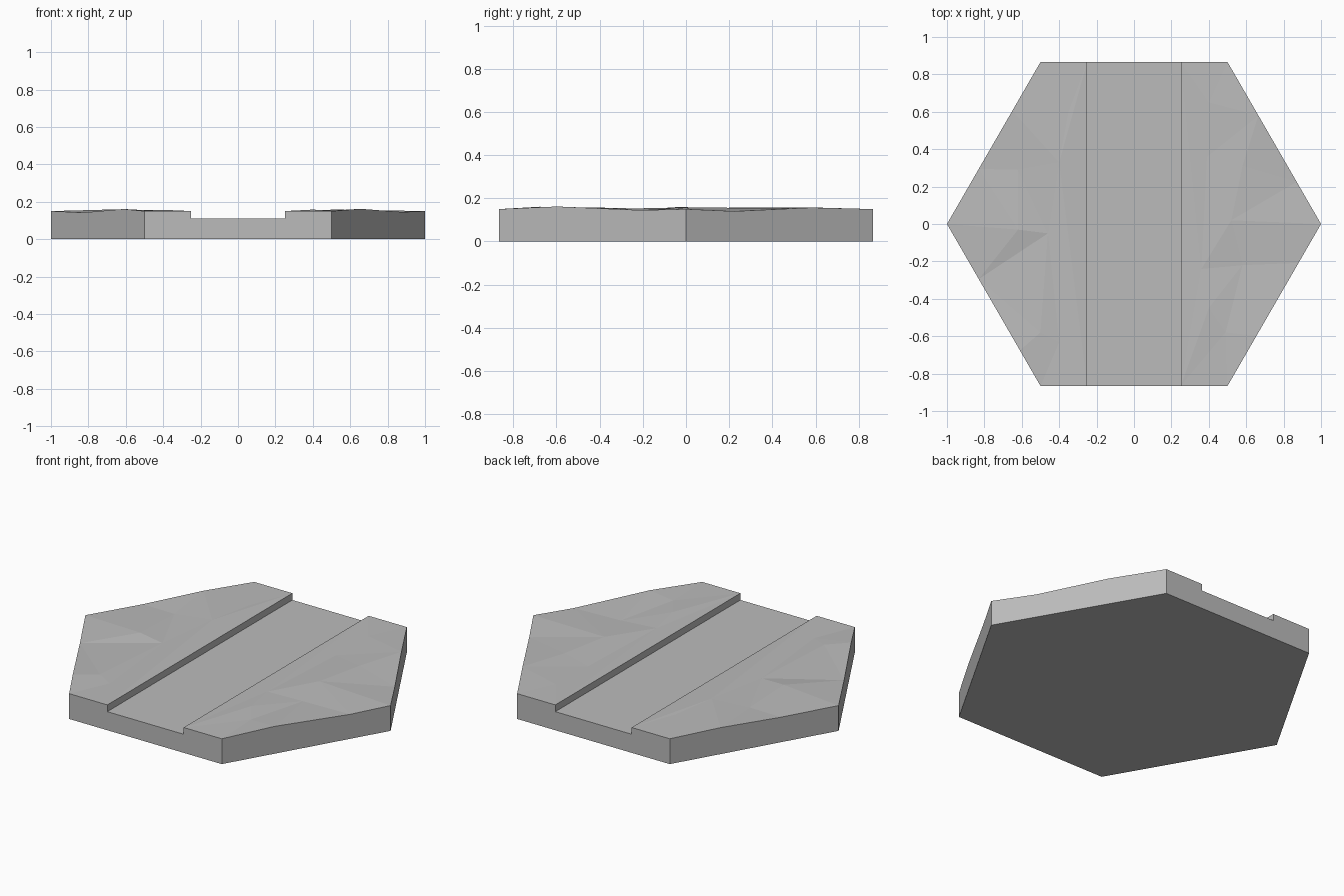
import bpy
import bmesh
from mathutils import Vector
from mathutils.geometry import delaunay_2d_cdt

cube = bpy.data.objects.get("Cube")
if cube:
    bpy.data.objects.remove(cube, do_unlink=True)

HALF = 0.866      # half depth of the hexagon
CHANNEL = 0.25    # half width of the channel
FLOOR, BANK = 0.11, 0.15

stone = bpy.data.materials.new("stone_grey")
stone.use_nodes = True
grey = (0.5, 0.5, 0.5, 1)
stone.diffuse_color = grey
stone.node_tree.nodes["Principled BSDF"].inputs["Base Color"].default_value = grey


def rim(side, t, end, z):
    """Point on a slanted hexagon edge; t runs from the front or back corner to the tip."""
    return (side * (0.5 + 0.5 * t), end * HALF * (1 - t), z)


def add_bank(bm, side, bumps, front, back):
    """One gently uneven bank, triangulated inside its outline."""
    outline = [(side * CHANNEL, -HALF, BANK), (side * 0.5, -HALF, BANK)]
    outline += [rim(side, t, -1, z) for t, z in front]
    outline.append((side, 0, BANK))
    outline += [rim(side, t, 1, z) for t, z in reversed(back)]
    outline += [(side * 0.5, HALF, BANK), (side * CHANNEL, HALF, BANK)]
    points = outline + bumps
    n = len(outline)
    edges = [(i, (i + 1) % n) for i in range(n)]
    flat, _, faces, sources, _, _ = delaunay_2d_cdt(
        [Vector(p[:2]) for p in points], edges, [], 1, 1e-5)
    verts = [bm.verts.new((p.x, p.y, points[s[0]][2])) for p, s in zip(flat, sources)]
    for face in faces:
        bm.faces.new([verts[i] for i in face])


bm = bmesh.new()

# Uneven banks on both sides of the channel
add_bank(bm, 1,
         [(0.40, 0.65, 0.152), (0.39, 0.36, 0.147), (0.58, 0.31, 0.155),
          (0.52, 0.02, 0.158), (0.36, -0.24, 0.153), (0.58, -0.22, 0.147),
          (0.49, -0.58, 0.152), (0.40, -0.45, 0.158)],
         [(0.31, 0.162), (0.76, 0.145)], [(0.33, 0.157), (0.74, 0.140)])
add_bank(bm, -1,
         [(-0.35, 0.60, 0.152), (-0.40, 0.33, 0.157), (-0.62, 0.29, 0.148),
          (-0.46, -0.05, 0.148), (-0.62, -0.03, 0.160), (-0.50, -0.58, 0.155),
          (-0.40, -0.63, 0.148)],
         [(0.22, 0.161), (0.66, 0.142)], [(0.30, 0.157), (0.66, 0.148)])

# Channel floor and its two steps
profile = [(-CHANNEL, BANK), (-CHANNEL, FLOOR), (CHANNEL, FLOOR), (CHANNEL, BANK)]
rows = [[bm.verts.new((x, y, z)) for x, z in profile] for y in (-HALF, HALF)]
for i in range(3):
    bm.faces.new((rows[0][i], rows[0][i + 1], rows[1][i + 1], rows[1][i]))
bmesh.ops.remove_doubles(bm, verts=bm.verts, dist=1e-4)

# Outer walls and underside
border = [e for e in bm.edges if e.is_boundary]
skirt = bmesh.ops.extrude_edge_only(bm, edges=border)["geom"]
for v in skirt:
    if isinstance(v, bmesh.types.BMVert):
        v.co.z = 0
bmesh.ops.holes_fill(bm, edges=[e for e in bm.edges if e.is_boundary], sides=0)
bmesh.ops.recalc_face_normals(bm, faces=bm.faces)

mesh = bpy.data.meshes.new("hex_tile")
bm.to_mesh(mesh)
bm.free()
mesh.materials.append(stone)
bpy.context.collection.objects.link(bpy.data.objects.new("hex_tile", mesh))
